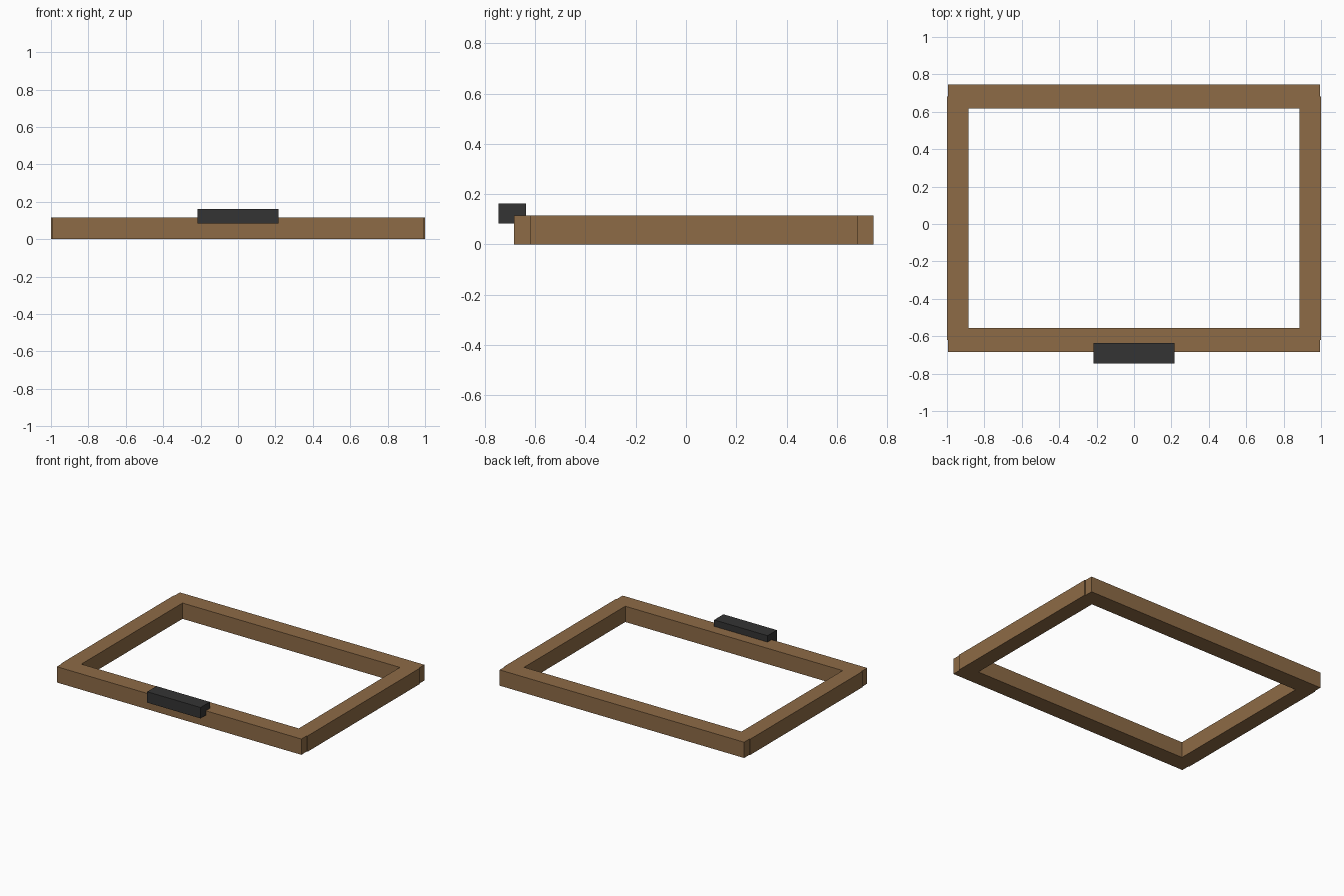
import bpy

if "Cube" in bpy.data.objects:
    bpy.data.objects.remove(bpy.data.objects["Cube"])


def material(name, rgb):
    m = bpy.data.materials.new(name)
    m.diffuse_color = (*rgb, 1.0)
    m.use_nodes = True
    m.node_tree.nodes["Principled BSDF"].inputs["Base Color"].default_value = m.diffuse_color
    return m


WOOD = material("brown wood", (0.270, 0.147, 0.061))
DARK = material("dark grey", (0.034, 0.034, 0.034))


def box(name, lo, hi, mat):
    # axis-aligned box from its two opposite corners
    bpy.ops.mesh.primitive_cube_add(
        size=1, location=[(a + b) / 2 for a, b in zip(lo, hi)])
    ob = bpy.context.object
    ob.name = name
    ob.scale = [b - a for a, b in zip(lo, hi)]
    bpy.ops.object.transform_apply(location=False, rotation=False, scale=True)
    ob.data.materials.append(mat)
    return ob


H = 0.116  # rail height

# front and back rails
box("front_rail", (-0.994, -0.684, 0), (0.994, -0.557, H), WOOD)
box("back_rail", (-0.994, 0.618, 0), (0.994, 0.745, H), WOOD)

# side rails, ending on the centre lines of the front and back rails
for side, x0, x1 in (("left", -1.0, -0.884), ("right", 0.884, 1.0)):
    box(side + "_rail", (x0, -0.62, 0), (x1, 0.682, H), WOOD)

# dark handle block set into the front rail
box("handle", (-0.217, -0.745, 0.083), (0.217, -0.637, 0.163), DARK)
